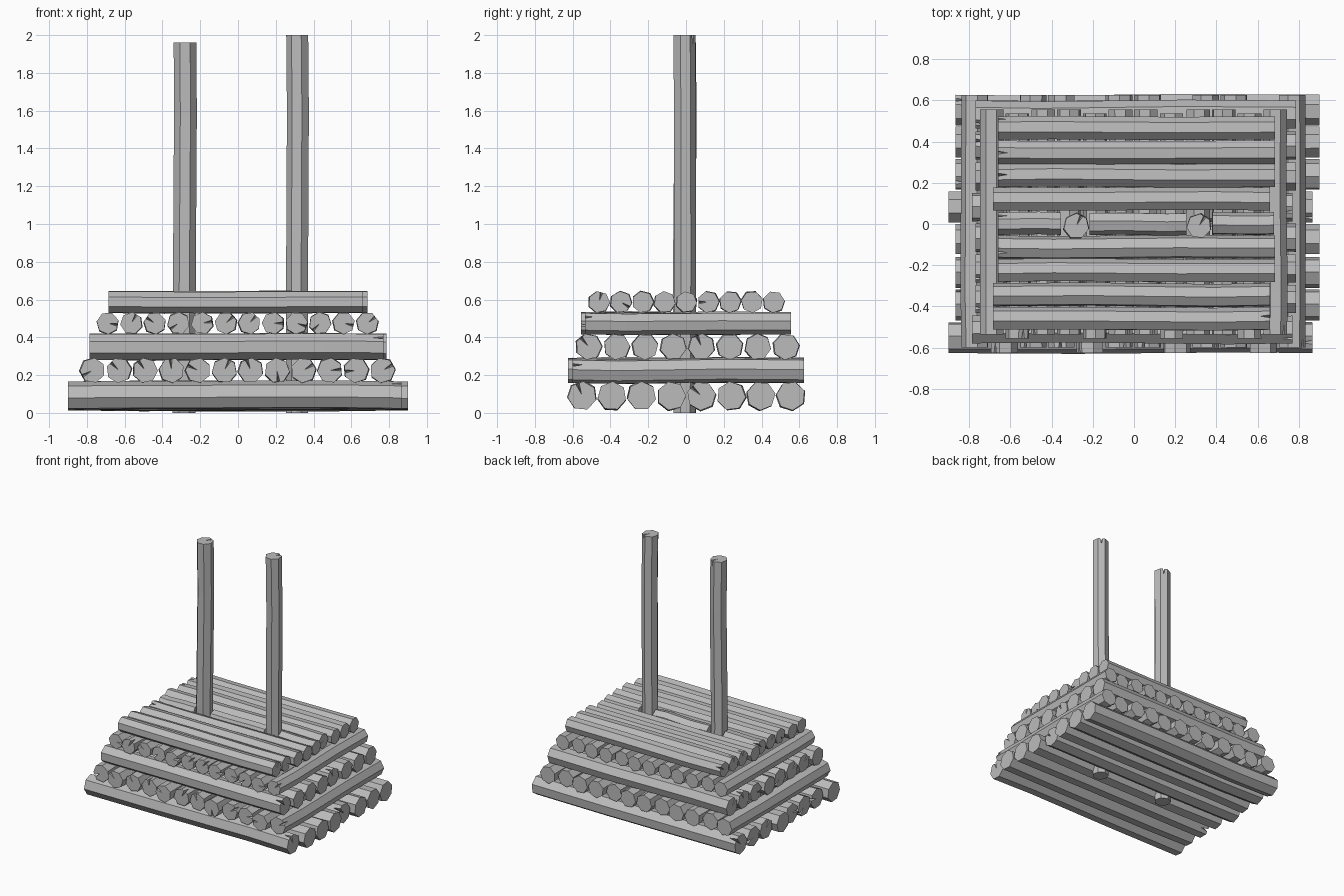
import bpy, bmesh, math, random
from mathutils import Vector, Matrix

random.seed(4)
if "Cube" in bpy.data.objects:
    bpy.data.objects.remove(bpy.data.objects["Cube"])

grey = bpy.data.materials.new("plain grey")
grey.use_nodes = True
grey.diffuse_color = (0.5, 0.5, 0.5, 1)
grey.node_tree.nodes["Principled BSDF"].inputs["Base Color"].default_value = (0.5, 0.5, 0.5, 1)

SIDES = 7


def log(name, start, end, radius, cracked=True, roll=None):
    """Slightly crooked seven-sided log with a wedge crack at its end."""
    start, end = Vector(start), Vector(end)
    length = (end - start).length
    roll = random.uniform(0, math.tau) if roll is None else roll
    bm = bmesh.new()
    rings = []
    for t, wobble in ((0, 0), (0.35, 0.06), (0.8, 0.08), (1, 0)):
        drift = random.uniform(0, math.tau)
        ox, oy = wobble * radius * math.cos(drift), wobble * radius * math.sin(drift)
        ring = []
        for i in range(SIDES):
            a = roll + math.tau * i / SIDES
            ring.append(bm.verts.new((ox + radius * math.cos(a), oy + radius * math.sin(a), t * length)))
        rings.append(ring)

    # Bark, leaving the cracked panel for later
    for r, (low, high) in enumerate(zip(rings, rings[1:])):
        for i in range(SIDES):
            if not (cracked and r == 2 and i == 0):
                j = (i + 1) % SIDES
                bm.faces.new((low[i], low[j], high[j], high[i]))
    bm.faces.new(rings[0][::-1])

    # Crack: a V notch running from the rim to the heart of the log
    top = rings[-1]
    if cracked:
        a, b = top[0].co, top[1].co
        p = bm.verts.new(a.lerp(b, 0.36))
        q = bm.verts.new(a.lerp(b, 0.64))
        deep = bm.verts.new(a.lerp(b, 0.5) - Vector((0, 0, radius * 0.8)))
        heart = bm.verts.new(a.lerp(b, 0.5) * Vector((0.1, 0.1, 1)))
        bm.faces.new((rings[2][0], rings[2][1], top[1], q, deep, p, top[0]))
        bm.faces.new((p, deep, heart))
        bm.faces.new((deep, q, heart))
        bm.faces.new([top[0], p, heart, q] + top[1:])
    else:
        bm.faces.new(top)

    turn = (end - start).to_track_quat('Z', 'Y').to_matrix().to_4x4()
    bm.transform(Matrix.Translation(start) @ turn)
    mesh = bpy.data.meshes.new(name)
    bm.to_mesh(mesh)
    bm.free()
    mesh.materials.append(grey)
    obj = bpy.data.objects.new(name, mesh)
    bpy.context.collection.objects.link(obj)
    return obj


def spread(count, low, high):
    return [low + (high - low) * i / (count - 1) for i in range(count)]


def lengthwise_layer(name, ys, z, radius, near, far, flipped):
    """Logs along x; flipped ones are turned end for end."""
    for i, y in enumerate(ys):
        if i in flipped:
            log(name, (-far, y, z), (near, y, z), radius)
        else:
            log(name, (far, y, z), (-near, y, z), radius)


def crosswise_layer(name, xs, z, radius, near, far):
    """Logs along y, with the cracked ends at the front."""
    for i, x in enumerate(xs):
        shift = far - near if i % 3 == 1 else 0
        log(name, (x, far - shift, z), (x, -near - shift, z), radius)


# Stacked layers, bottom to top
lengthwise_layer("bottom_log", spread(8, -0.55, 0.555), 0.09, 0.077, 0.865, 0.9, (0, 4))
crosswise_layer("lower_cross_log", spread(12, -0.77, 0.765), 0.225, 0.067, 0.6, 0.625)
lengthwise_layer("middle_log", spread(8, -0.515, 0.53), 0.35, 0.07, 0.77, 0.785, (0, 4))
crosswise_layer("upper_cross_log", spread(12, -0.69, 0.685), 0.475, 0.059, 0.535, 0.555)
deck = spread(9, -0.46, 0.465)
middle = deck.pop(4)
lengthwise_layer("deck_log", deck, 0.587, 0.058, 0.66, 0.685, (0, 1, 4))

# Middle deck log, split around the posts
for x1, x2, cracked in ((-0.355, -0.66, True), (-0.215, 0.255, False), (0.38, 0.68, False)):
    log("split_deck_log", (x1, middle, 0.587), (x2, middle, 0.587), 0.056, cracked)

# Upright posts
log("right_post", (-0.285, -0.01, 0), (-0.28, -0.01, 1.96), 0.062, roll=-0.9)
log("left_post", (0.315, -0.01, 0), (0.315, -0.01, 2), 0.06, roll=3.7)
